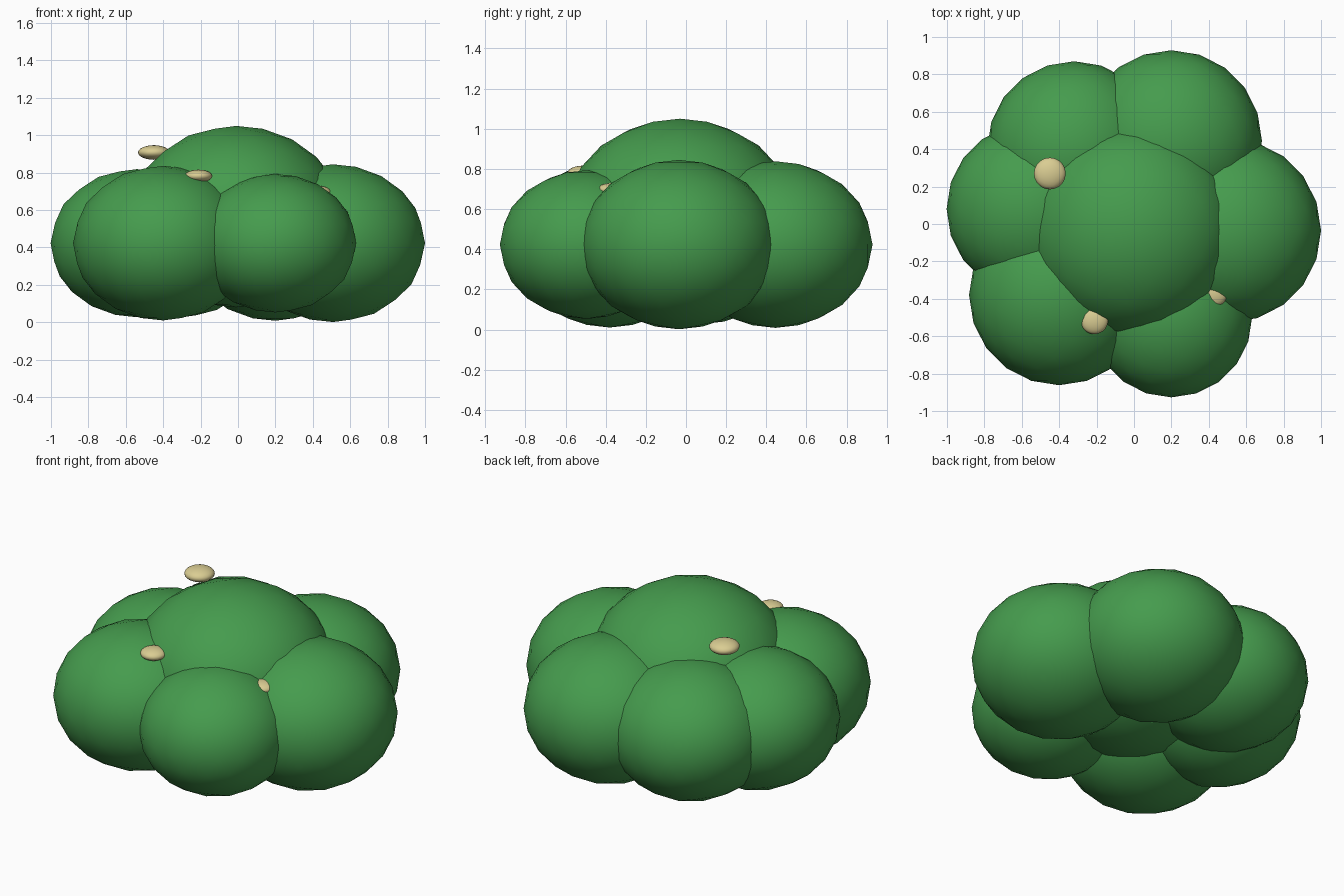
import bpy

if "Cube" in bpy.data.objects:
    bpy.data.objects.remove(bpy.data.objects["Cube"])


def material(name, rgb):
    m = bpy.data.materials.new(name)
    m.diffuse_color = (*rgb, 1)
    m.use_nodes = True
    m.node_tree.nodes["Principled BSDF"].inputs["Base Color"].default_value = m.diffuse_color
    return m


leaf = material("leaf green", (0.06, 0.33, 0.075))
cream = material("bud cream", (0.70, 0.61, 0.29))


def blob(name, loc, r, rz, mat, subdiv=3):
    """Smooth flattened ball."""
    bpy.ops.mesh.primitive_ico_sphere_add(subdivisions=subdiv, radius=1, location=loc)
    ob = bpy.context.object
    ob.name = name
    ob.scale = (r, r, rz)
    bpy.ops.object.transform_apply(location=False, rotation=False, scale=True)
    bpy.ops.object.shade_smooth()
    ob.data.materials.append(mat)


SQUASH = 0.857

# Central crown of the bush
blob("foliage_crown", (-0.01, -0.03, 0.565), 0.57, 0.485, leaf)

# Ring of outer foliage clumps: x, y, radius
ring = [(0.508, -0.035, 0.492), (0.20, 0.445, 0.484), (-0.32, 0.405, 0.465),
        (-0.54, 0.08, 0.462), (-0.40, -0.38, 0.482), (0.20, -0.495, 0.432)]
for i, (x, y, r) in enumerate(ring):
    blob(f"foliage_clump_{i + 1}", (x, y, 0.423), r, r * SQUASH, leaf)

# Small flat buds resting on the foliage: x, y, z, radius
buds = [(-0.45, 0.27, 0.908, 0.085), (-0.212, -0.515, 0.782, 0.074),
        (0.425, -0.37, 0.695, 0.075)]
for i, (x, y, z, r) in enumerate(buds):
    blob(f"bud_{i + 1}", (x, y, z), r, r * 0.46, cream)
